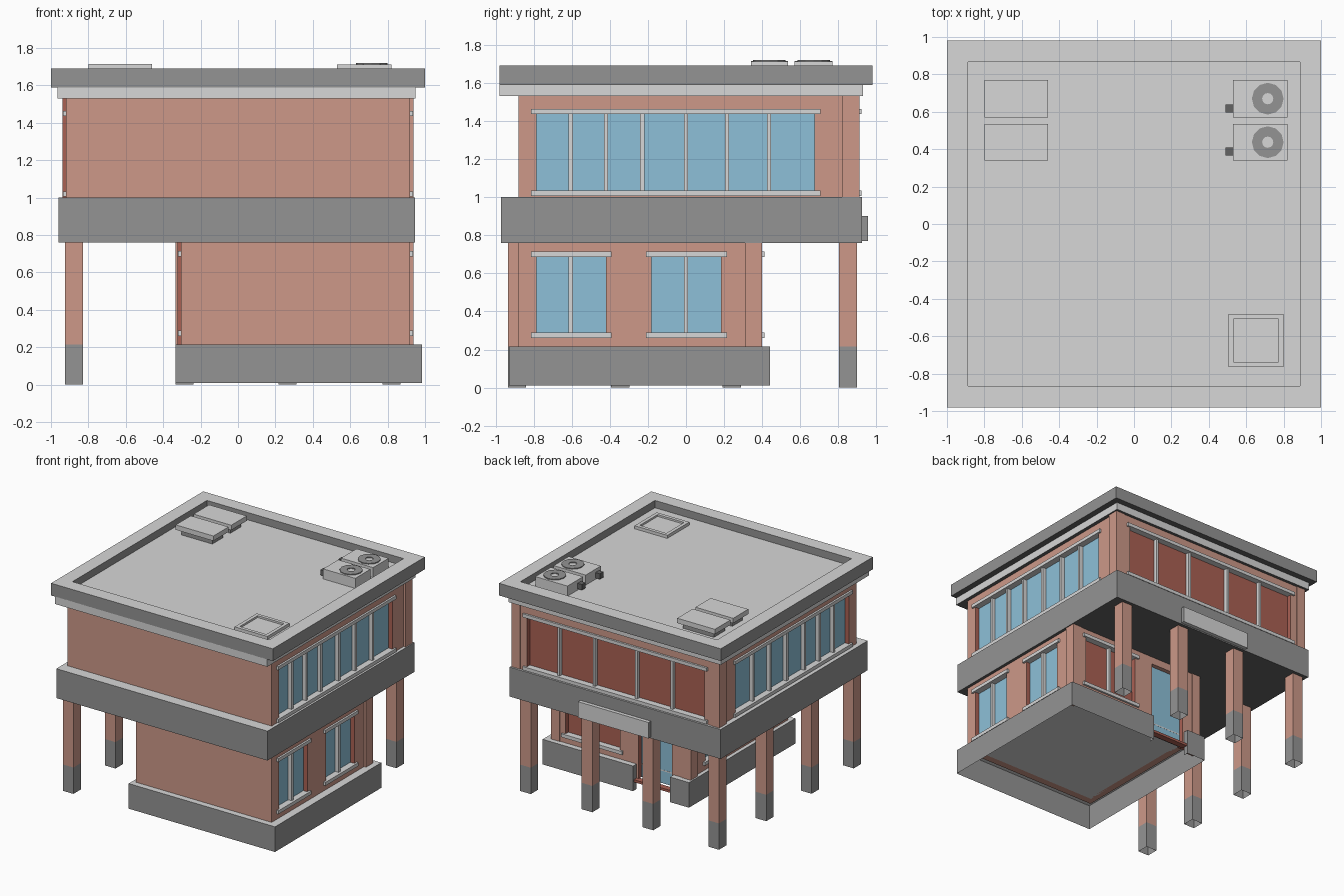
import bpy, bmesh, math

if "Cube" in bpy.data.objects:
    bpy.data.objects.remove(bpy.data.objects["Cube"])

def srgb(r, g, b):
    f = lambda c: c / 12.92 if c <= 0.04045 else ((c + 0.055) / 1.055) ** 2.4
    return (f(r / 255), f(g / 255), f(b / 255), 1)

MATS = {}
for n, c in {"light_concrete": (215, 215, 215), "dark_concrete": (148, 148, 148),
             "brick": (205, 153, 137), "dark_red": (170, 97, 84),
             "glass": (141, 192, 216), "charcoal": (100, 100, 100)}.items():
    MATS[n] = bpy.data.materials.new(n)
    MATS[n].diffuse_color = srgb(*c)

def finish(name, bm, mats):
    me = bpy.data.meshes.new(name)
    bm.to_mesh(me)
    bm.free()
    for m in mats:
        me.materials.append(MATS[m])
    ob = bpy.data.objects.new(name, me)
    bpy.context.collection.objects.link(ob)
    return ob

def box(name, x, y, z, mat, alt=None, dirs=(), drop=(), low=None):
    """Box from ranges; faces in dirs take the alt colour, the bottom takes low, drop faces are left open."""
    bm = bmesh.new()
    bmesh.ops.create_cube(bm, size=1)
    for v in bm.verts:
        v.co = [min(r) + (c + 0.5) * abs(r[1] - r[0]) for r, c in zip((x, y, z), v.co)]
    bm.normal_update()
    gone = []
    for f in bm.faces:
        n = f.normal
        k = max(range(3), key=lambda i: abs(n[i]))
        d = ("+" if n[k] > 0 else "-") + "xyz"[k]
        if d in dirs:
            f.material_index = 1
        if low and d == "-z":
            f.material_index = 2
        if d in drop:
            gone.append(f)
    bmesh.ops.delete(bm, geom=gone, context="FACES")
    return finish(name, bm, [mat, alt or mat, low or mat])

def ring(name, x, y, z, w, mat, alt):
    """Raised rectangular rim with its top in the alt colour."""
    bm = bmesh.new()
    o = [(x[0], y[0]), (x[1], y[0]), (x[1], y[1]), (x[0], y[1])]
    i = [(x[0] + w, y[0] + w), (x[1] - w, y[0] + w), (x[1] - w, y[1] - w), (x[0] + w, y[1] - w)]
    V = [[bm.verts.new((*p, h)) for p in loop] for loop, h in ((o, z[0]), (o, z[1]), (i, z[1]), (i, z[0]))]
    for a in range(4):
        for k in range(4):
            A, B, j = V[a], V[(a + 1) % 4], (k + 1) % 4
            f = bm.faces.new((A[k], A[j], B[j], B[k]))
            f.material_index = (0, 1, 0, 2)[a]
    return finish(name, bm, [mat, alt, "charcoal"])

def wall(name, side, plane, u0, u1, z0, z1, wins, low=None):
    """Brick wall with recessed windows: (u0, u1, z0, z1, mullions, pane, sills)."""
    ax = "y" if side in ("+x", "-x") else "x"
    s = -1 if side == "-x" else 1
    def part(n, u, d, z, mat, alt=None, dirs=(), low=None):
        dr = tuple(sorted((plane + s * d[0], plane + s * d[1])))
        x, y = (dr, u) if ax == "y" else (u, dr)
        box(name + "_" + n, x, y, z, mat, alt, dirs, (), low)
    reveal = ("+" + ax, "-" + ax)
    edge, T = u0, (-0.06, 0)
    for a, b, c, d, mull, pane, sills in sorted(wins):
        part("pier", (edge, a), T, (z0, z1), "brick", "dark_red", reveal, low)
        if c > z0:
            part("spandrel", (a, b), T, (z0, c), "brick", None, (), low)
        part("lintel", (a, b), T, (d, z1), "brick")
        part("pane", (a, b), (-0.045, -0.036), (c, d), pane)
        for m in mull:
            part("mullion", (m - 0.011, m + 0.011), (-0.036, -0.005), (c, d), "light_concrete")
        if sills:
            for n, h in (("sill", c), ("head", d)):
                part(n, (a - 0.03, b + 0.03), (-0.036, 0.016), (h - 0.014, h + 0.014), "light_concrete")
        edge = b
    part("pier", (edge, u1), T, (z0, z1), "brick", "dark_red", reveal, low)

# Roof with parapet
box("roof_deck", (-0.99, 0.99), (-0.97, 0.97), (1.59, 1.63), "dark_concrete", "light_concrete", ("+z",), (), "charcoal")
ring("roof_parapet", (-1, 1), (-0.98, 0.98), (1.59, 1.69), 0.113, "dark_concrete", "light_concrete")
box("cornice", (-0.965, 0.95), (-0.98, 0.93), (1.53, 1.592), "light_concrete", "charcoal", ("-z",))

# Rooftop units
for y0, y1 in ((0.34, 0.535), (0.57, 0.77)):
    box("vent_base", (-0.77, -0.49), (y0 + 0.03, y1 - 0.03), (1.63, 1.68), "dark_concrete")
    box("vent_lid", (-0.80, -0.46), (y0, y1), (1.675, 1.715), "light_concrete")
    box("cooling_unit", (0.53, 0.82), (y0, y1), (1.63, 1.712), "light_concrete")
    box("cooling_pipe", (0.49, 0.53), (y0 + 0.025, y0 + 0.07), (1.64, 1.685), "charcoal")
    bm = bmesh.new()
    loops = [[bm.verts.new((0.715 + r * math.cos(k * math.tau / 12), (y0 + y1) / 2 + r * math.sin(k * math.tau / 12), h))
              for k in range(12)] for r, h in ((0.085, 1.71), (0.085, 1.719), (0.03, 1.719), (0.03, 1.71))]
    for a in range(3):
        for k in range(12):
            j = (k + 1) % 12
            bm.faces.new((loops[a][k], loops[a][j], loops[a + 1][j], loops[a + 1][k]))
    finish("fan_ring", bm, ["dark_concrete"])
ring("hatch_frame", (0.505, 0.80), (-0.765, -0.48), (1.63, 1.655), 0.028, "light_concrete", "light_concrete")
box("hatch_cover", (0.53, 0.775), (-0.74, -0.505), (1.63, 1.64), "light_concrete")

# Floor slab and sign panel
box("floor_slab", (-0.96, 0.945), (-0.97, 0.925), (0.76, 1.0), "dark_concrete", "light_concrete", ("+z",), (), "charcoal")
box("sign_panel", (-0.33, 0.305), (0.925, 0.955), (0.77, 0.90), "light_concrete", "dark_concrete", ("+x", "-x"))

# Upper storey
box("upper_front_wall", (-0.92, 0.92), (-0.88, -0.82), (1.0, 1.53), "brick")
strip = [(-0.785, 0.675, 1.02, 1.45, (-0.605, -0.42, -0.23, 0, 0.215, 0.435), "glass", True)]
for side, p, s in (("+x", 0.92, 1), ("-x", -0.92, -1)):
    wall("upper_side", side, p, -0.82, 0.82, 1.0, 1.53, strip)
    box("upper_corner_post", (s * 0.86, s * 0.938), (0.82, 0.91), (1.0, 1.53), "brick",
        "dark_red", ("-y",) if s < 0 else ())
wall("upper_back", "+y", 0.905, -0.87, 0.87, 1.0, 1.53,
     [(-0.80, 0.80, 1.02, 1.45, (-0.5, -0.18, 0.2, 0.52), "dark_red", True)])

# Ground storey
box("ground_front_wall", (-0.305, 0.92), (-0.88, -0.82), (0.20, 0.76), "brick")
pair = [(-0.785, -0.42, 0.275, 0.70, (-0.605,), "glass", True),
        (-0.18, 0.185, 0.275, 0.70, (0.0,), "glass", True)]
for side, p, s in (("+x", 0.92, 1), ("-x", -0.305, -1)):
    wall("ground_side", side, p, -0.82, 0.31, 0.20, 0.76, pair)
    box("ground_corner_post", (p - s * 0.06, p + s * 0.018), (0.31, 0.40), (0.10, 0.76), "brick",
        "dark_red", ("-y",) if s < 0 else ())
wall("ground_back", "+y", 0.395, -0.25, 0.87, 0.10, 0.76,
     [(-0.15, 0.15, 0.10, 0.70, (), "glass", False),
      (0.32, 0.81, 0.275, 0.70, (0.565,), "dark_red", True)], "dark_red")
box("ground_floor", (-0.26, 0.87), (-0.83, 0.36), (0.20, 0.21), "light_concrete")
box("door_step", (-0.165, 0.17), (0.38, 0.43), (0.08, 0.10), "dark_red")

# Plinth around the ground storey: open shell with a ledge, gap at the door
for x, y, inner in (((-0.335, 0.985), (-0.93, -0.88), ("+y", )), ((0.92, 0.985), (-0.88, 0.395), ("-x", "-y", "+y")),
                    ((-0.335, -0.305), (-0.88, 0.395), ("+x", "-y", "+y")), ((0.17, 0.985), (0.395, 0.44), ("-y",)),
                    ((-0.335, -0.165), (0.395, 0.44), ("-y",))):
    box("plinth", x, y, (0.01, 0.215), "dark_concrete", "light_concrete", ("+z",), inner + ("-z",))

# Columns along the back and left
spots = [(x, 0.85) for x in (0.82, 0.265, -0.285)] + [(-0.878, y) for y in (0.85, 0.24, -0.345, -0.887)]
for x, y in spots:
    bx, by = (x - 0.048, x + 0.048), (y - 0.048, y + 0.048)
    box("column_foot", bx, by, (0, 0.215), "dark_concrete", None, (), ("-z", "+z"))
    box("column", bx, by, (0.215, 0.76), "brick")

for m in bpy.data.materials:
    if m.users and not m.is_grease_pencil:
        m.use_nodes = True
        m.node_tree.nodes["Principled BSDF"].inputs["Base Color"].default_value = m.diffuse_color
